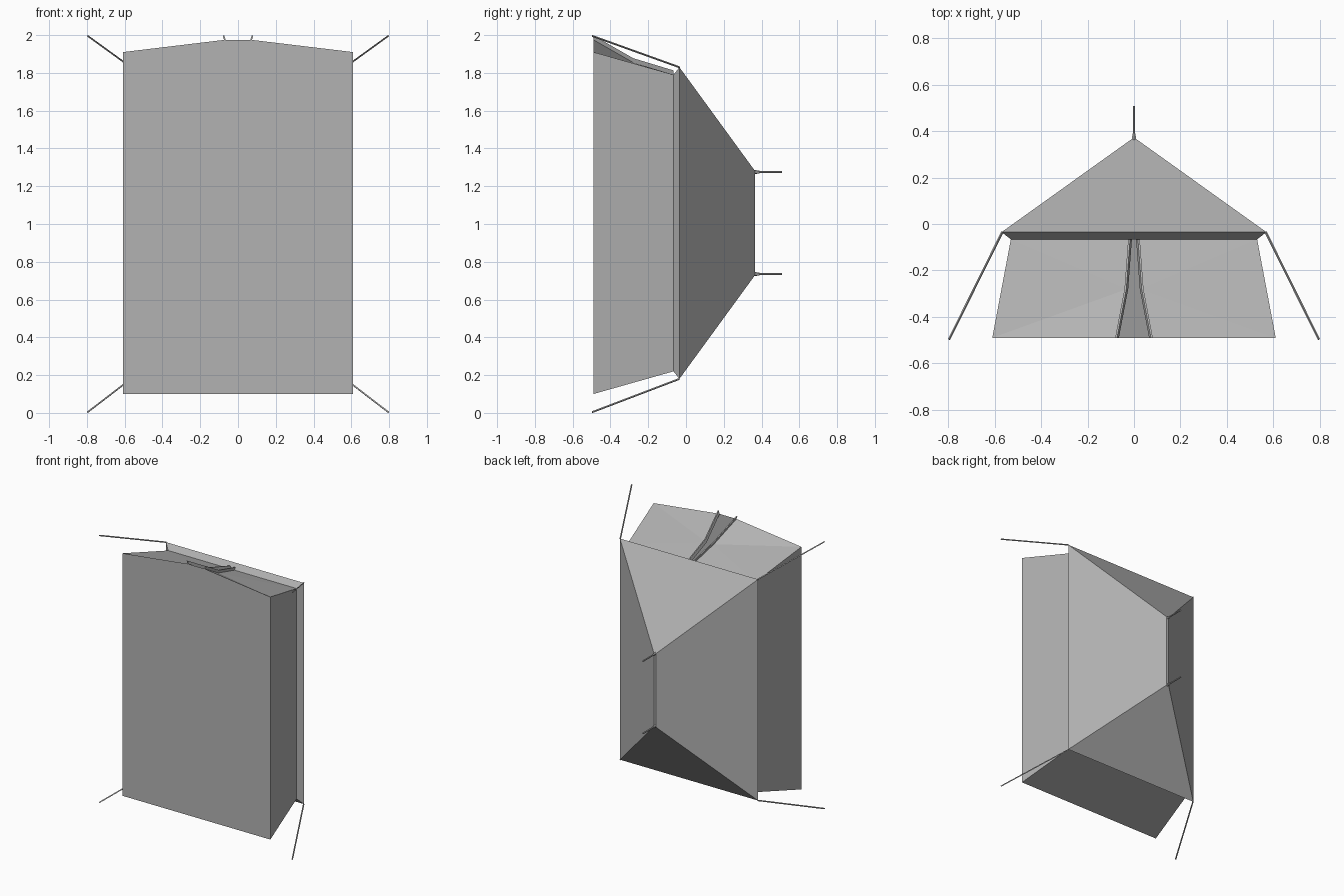
import bpy
from mathutils import Vector

if "Cube" in bpy.data.objects:
    bpy.data.objects.remove(bpy.data.objects["Cube"])

canvas = bpy.data.materials.new("grey_canvas")
canvas.diffuse_color = (0.45, 0.45, 0.45, 1)
canvas.use_nodes = True
canvas.node_tree.nodes["Principled BSDF"].inputs["Base Color"].default_value = canvas.diffuse_color


def make(name, verts, faces):
    mesh = bpy.data.meshes.new(name)
    mesh.from_pydata(verts, [], faces)
    mesh.materials.append(canvas)
    mesh.update()
    ob = bpy.data.objects.new(name, mesh)
    bpy.context.collection.objects.link(ob)
    return ob


def rod(name, a, b, r1, r2, sides=6):
    a, b = Vector(a), Vector(b)
    d = b - a
    bpy.ops.mesh.primitive_cone_add(vertices=sides, radius1=r1, radius2=r2,
                                    depth=d.length, location=(a + b) / 2,
                                    rotation=d.to_track_quat('Z', 'Y').to_euler())
    ob = bpy.context.object
    ob.name = name
    ob.data.materials.append(canvas)
    return ob


def rect(x, y, z0, z1):
    return [(-x, y, z0), (x, y, z0), (x, y, z1), (-x, y, z1)]


# Hipped roof with a narrow ridge, and the turned-in eave strip
roof = rect(0.57, -0.035, 0.18, 1.83) + rect(0.009, 0.366, 0.73, 1.28)
ring = [(i, (i + 1) % 4) for i in range(4)]
make("roof", roof, [(j, i, i + 4, j + 4) for i, j in ring] + [(7, 6, 5, 4)])

eave = rect(0.57, -0.035, 0.18, 1.83) + rect(0.53, -0.066, 0.22, 1.79)
make("eave_strip", eave, [(i, j, j + 4, i + 4) for i, j in ring])

# Side and rear walls, sloping outwards to the floor
walls = rect(0.53, -0.066, 0.22, 1.79) + rect(0.61, -0.49, 0.10, 1.91)
make("walls", walls, [(i, j, j + 4, i + 4) for i, j in ring[:2] + ring[3:]])

# Floor, bulging at the doorway
make("floor", [(-0.61, -0.49, 0.10), (0.61, -0.49, 0.10), (0.61, -0.49, 1.91),
               (0.07, -0.49, 1.975), (-0.07, -0.49, 1.975), (-0.61, -0.49, 1.91)],
     [(0, 1, 2, 3, 4, 5)])

# Door flaps with a raised lip along the opening
edge = [(0.07, -0.49, 1.975), (0.03, -0.28, 1.855), (0.014, -0.066, 1.79)]
for side, s in (("left", -1), ("right", 1)):
    pts = [(s * x, y, z) for x, y, z in
           edge + [(0.53, -0.066, 1.79), (0.61, -0.49, 1.91)]]
    faces = [(0, 1, 4), (1, 2, 3), (1, 3, 4)]
    make(side + "_door_flap", pts,
         [f if s < 0 else f[::-1] for f in faces])
    lip = []
    for x, y, z in edge:
        lip += [(s * (x - 0.005), y, z), (s * (x + 0.004), y, z),
                (s * (x + 0.011), y, z + 0.023), (s * (x + 0.003), y, z + 0.023)]
    lf = [(k + i, k + j, k + j + 4, k + i + 4) for k in (0, 4) for i, j in ring]
    lf += [(3, 2, 1, 0), (8, 9, 10, 11)]
    make(side + "_door_lip", lip, [f if s < 0 else f[::-1] for f in lf])

    # Guy ropes from the eave corners
    for end, z0, z1 in (("rear", 0.18, 0.004), ("front", 1.83, 1.996)):
        rod(f"{side}_{end}_rope", (s * 0.567, -0.035, z0),
            (s * 0.796, -0.497, z1), 0.005, 0.005, 4)

# Pole tips poking through the ridge ends
for end, z in (("rear", 0.735), ("front", 1.275)):
    rod(end + "_pole_collar", (0, 0.355, z), (0, 0.39, z), 0.012, 0.007)
    rod(end + "_pole_tip", (0, 0.35, z), (0, 0.508, z), 0.006, 0.006)
